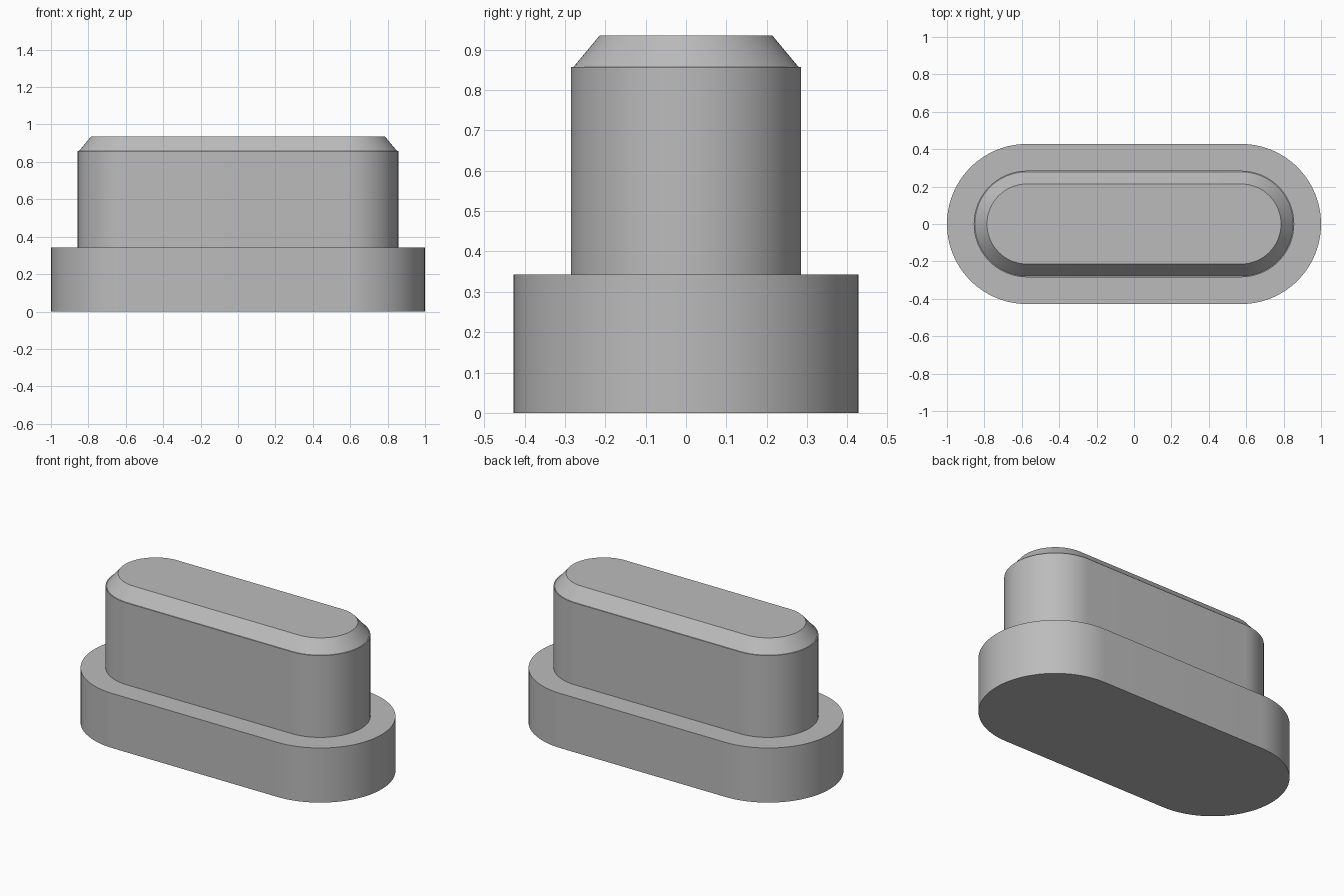
import bpy
import bmesh
from math import pi, cos, sin, radians

if "Cube" in bpy.data.objects:
    bpy.data.objects.remove(bpy.data.objects["Cube"], do_unlink=True)

HALF_STRAIGHT = 0.572   # distance from the middle to each rounded end's centre
ARC_STEPS = 48          # segments per rounded end

grey = bpy.data.materials.new("plain grey")
grey.use_nodes = True
colour = (0.5, 0.5, 0.5, 1)
grey.diffuse_color = colour
grey.node_tree.nodes["Principled BSDF"].inputs["Base Color"].default_value = colour


def slot_ring(bm, radius, z):
    """One loop of vertices round a slot-shaped outline."""
    ring = []
    for side, start in ((1, -pi / 2), (-1, pi / 2)):
        for i in range(ARC_STEPS + 1):
            a = start + pi * i / ARC_STEPS
            ring.append(bm.verts.new((side * HALF_STRAIGHT + radius * cos(a),
                                      radius * sin(a), z)))
    return ring


def slot_loft(name, profile):
    """Closed solid through slot outlines given as (radius, height)."""
    bm = bmesh.new()
    rings = [slot_ring(bm, r, z) for r, z in profile]
    for low, high in zip(rings, rings[1:]):
        for i in range(len(low)):
            j = (i + 1) % len(low)
            bm.faces.new((low[i], low[j], high[j], high[i]))
    bm.faces.new(rings[0][::-1])
    bm.faces.new(rings[-1])
    bmesh.ops.recalc_face_normals(bm, faces=bm.faces)
    mesh = bpy.data.meshes.new(name)
    bm.to_mesh(mesh)
    bm.free()
    mesh.materials.append(grey)
    obj = bpy.data.objects.new(name, mesh)
    bpy.context.collection.objects.link(obj)
    bpy.ops.object.select_all(action='DESELECT')
    obj.select_set(True)
    bpy.context.view_layer.objects.active = obj
    bpy.ops.object.shade_smooth_by_angle(angle=radians(30))
    return obj


# Wide foot, narrower upright block, small ledge and chamfered top
slot_loft("stepped_block", [
    (0.428, 0.0), (0.428, 0.343),
    (0.285, 0.343), (0.285, 0.857),
    (0.279, 0.857), (0.214, 0.935),
])
